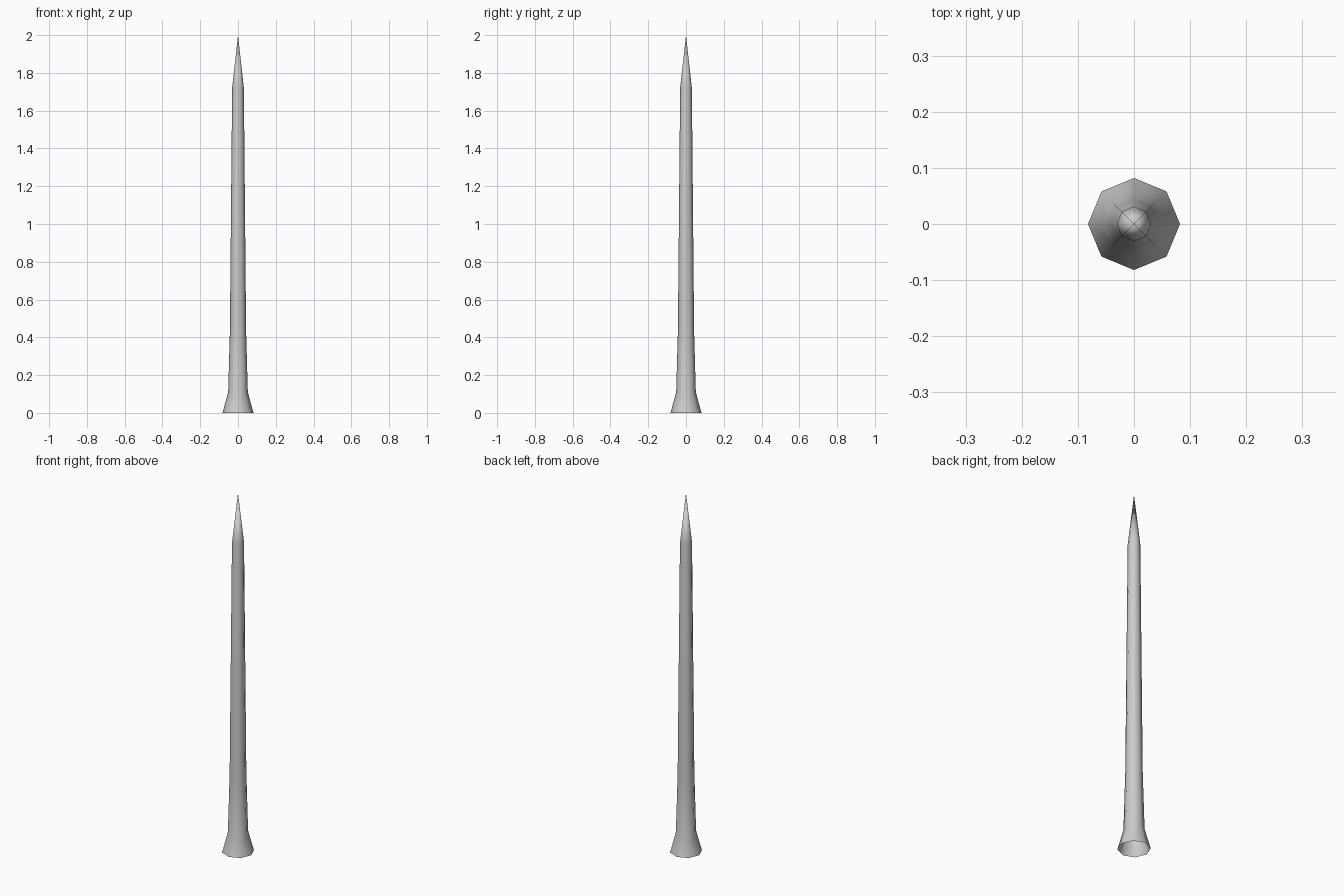
import bpy, bmesh, math

if "Cube" in bpy.data.objects:
    bpy.data.objects.remove(bpy.data.objects["Cube"])

SIDES = 8
# (radius, height) from flared foot up to the shoulder below the point
PROFILE = [(0.082, 0.0), (0.052, 0.11), (0.043, 0.43), (0.031, 1.72)]
TIP_Z = 2.0

bm = bmesh.new()

# Octagonal rings, corners on the axes
rings = []
for r, z in PROFILE:
    rings.append([bm.verts.new((r * math.cos(math.tau * i / SIDES),
                                r * math.sin(math.tau * i / SIDES), z))
                  for i in range(SIDES)])

# Shaft walls, open at the bottom
for low, high in zip(rings, rings[1:]):
    for i in range(SIDES):
        j = (i + 1) % SIDES
        bm.faces.new((low[i], low[j], high[j], high[i]))

# Pointed tip
tip = bm.verts.new((0, 0, TIP_Z))
for i in range(SIDES):
    bm.faces.new((rings[-1][i], rings[-1][(i + 1) % SIDES], tip))

for f in bm.faces:
    f.smooth = True

mesh = bpy.data.meshes.new("spike")
bm.to_mesh(mesh)
bm.free()
spike = bpy.data.objects.new("spike", mesh)
bpy.context.collection.objects.link(spike)
